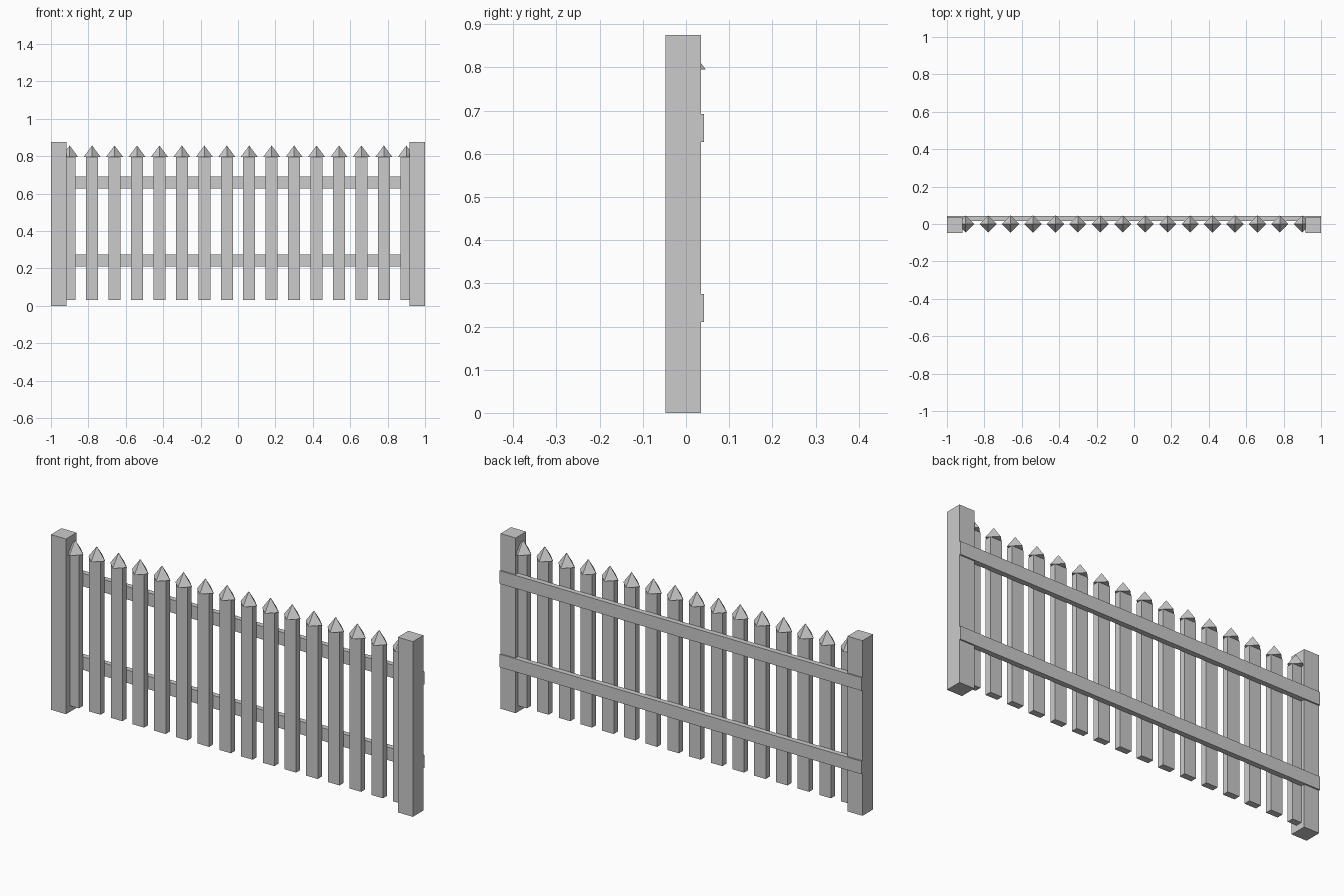
import bpy, bmesh
from mathutils import Matrix

if "Cube" in bpy.data.objects:
    bpy.data.objects.remove(bpy.data.objects["Cube"])


def box(bm, x0, x1, y0, y1, z0, z1):
    m = (Matrix.Translation(((x0 + x1) / 2, (y0 + y1) / 2, (z0 + z1) / 2))
         @ Matrix.Diagonal((x1 - x0, y1 - y0, z1 - z0, 1)))
    bmesh.ops.create_cube(bm, size=1, matrix=m)


def finish(name, bm):
    me = bpy.data.meshes.new(name)
    bm.to_mesh(me)
    bm.free()
    ob = bpy.data.objects.new(name, me)
    bpy.context.collection.objects.link(ob)
    return ob


# End posts
for name, x0, x1 in (("left_post", -1, -0.917), ("right_post", 0.917, 1)):
    bm = bmesh.new()
    box(bm, x0, x1, -0.048, 0.035, 0, 0.875)
    finish(name, bm)

# Horizontal rails on the back
for name, z in (("lower_rail", 0.21), ("upper_rail", 0.627)):
    bm = bmesh.new()
    box(bm, -1, 1, 0.016, 0.042, z, z + 0.065)
    finish(name, bm)

# Pickets with four-sided pointed caps
PITCH, COUNT, CAP_R, CAP_Z, CAP_H = 0.12, 16, 0.046, 0.795, 0.062
for i in range(COUNT):
    x = (i - (COUNT - 1) / 2) * PITCH
    bm = bmesh.new()
    box(bm, x - 0.032, x + 0.032, -0.016, 0.016, 0.03, CAP_Z)
    finish(f"picket_{i + 1}", bm)

    bm = bmesh.new()
    bmesh.ops.create_cone(bm, cap_ends=True, segments=4, radius1=CAP_R, radius2=0,
                          depth=CAP_H,
                          matrix=Matrix.Translation((x, 0, CAP_Z + CAP_H / 2)))
    bmesh.ops.remove_doubles(bm, verts=bm.verts, dist=1e-5)
    finish(f"picket_cap_{i + 1}", bm)
